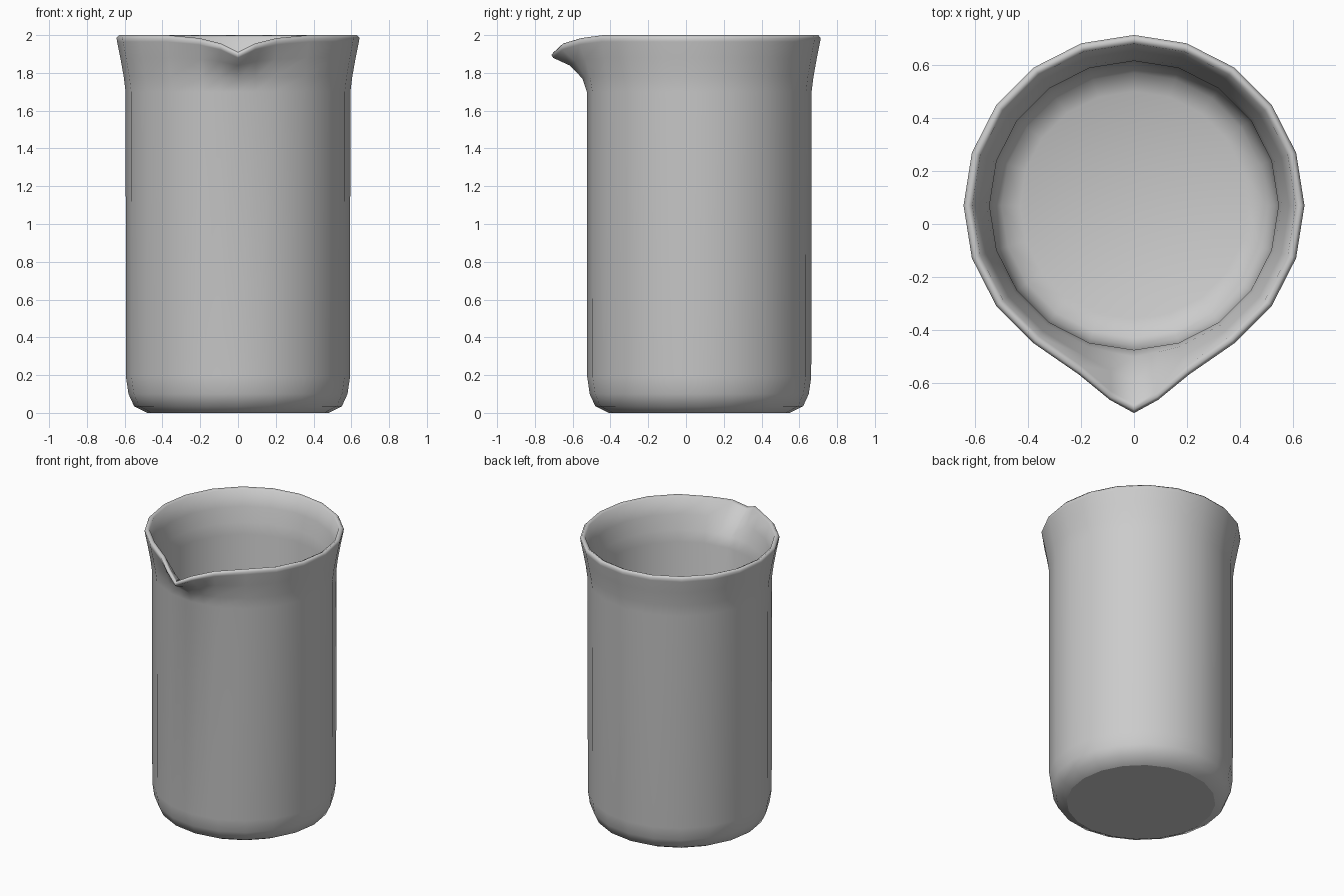
import bpy
import bmesh
import math

cube = bpy.data.objects.get("Cube")
if cube:
    bpy.data.objects.remove(cube)

CENTRE_Y = 0.07
REACH, DROP = 0.14, 0.09

# Wall profile from underside, up the outside, over the rim, down to the inner floor:
# radius, height, spout strength
PROFILE = [
    (0.48, 0.0, 0), (0.55, 0.035, 0), (0.58, 0.10, 0), (0.593, 0.19, 0),
    (0.595, 1.70, 0), (0.605, 1.78, 0.1), (0.623, 1.88, 0.45),
    (0.64, 1.965, 0.95), (0.643, 1.985, 1), (0.63, 2.0, 1), (0.61, 1.99, 1),
    (0.585, 1.88, 0.5), (0.557, 1.78, 0.1), (0.545, 1.70, 0),
    (0.543, 0.21, 0), (0.53, 0.13, 0), (0.50, 0.08, 0), (0.43, 0.05, 0),
]

# Columns: twenty sides, with one extra column each side of the spout
ANGLES = sorted([i * 18 for i in range(20)] + [9, 351])
# Spout share by angle from the front: outward reach, downward drop
SHARE = {0: (1, 1), 9: (0.77, 0.5), 18: (0.2, 0.18)}


def wall_point(angle, radius, height, spout):
    off = min(angle, 360 - angle)
    out, down = SHARE.get(off, (0, 0))
    pinch = 1
    if off == 9:
        radius *= math.cos(math.radians(9))
        pinch = 1 - 0.22 * spout
    r = radius + REACH * out * spout
    a = math.radians(angle)
    return (r * math.sin(a) * pinch, CENTRE_Y - r * math.cos(a),
            height - DROP * down * spout)


glass = bpy.data.materials.new("plain grey")
glass.use_nodes = True
GREY = (0.6, 0.6, 0.6, 1)
glass.diffuse_color = GREY
glass.node_tree.nodes["Principled BSDF"].inputs["Base Color"].default_value = GREY

# Beaker shell with pouring spout
bm = bmesh.new()
rings = [[bm.verts.new(wall_point(a, *p)) for a in ANGLES] for p in PROFILE]
count = len(ANGLES)
for low, high in zip(rings, rings[1:]):
    for i in range(count):
        j = (i + 1) % count
        bm.faces.new((low[i], low[j], high[j], high[i]))
for f in bm.faces:
    f.smooth = True
underside = bm.faces.new(rings[0])
floor = bm.faces.new(rings[-1])
floor.smooth = True
bmesh.ops.recalc_face_normals(bm, faces=bm.faces[:])
underside.smooth = False

mesh = bpy.data.meshes.new("beaker")
bm.to_mesh(mesh)
bm.free()
mesh.materials.append(glass)
beaker = bpy.data.objects.new("beaker", mesh)
bpy.context.collection.objects.link(beaker)
